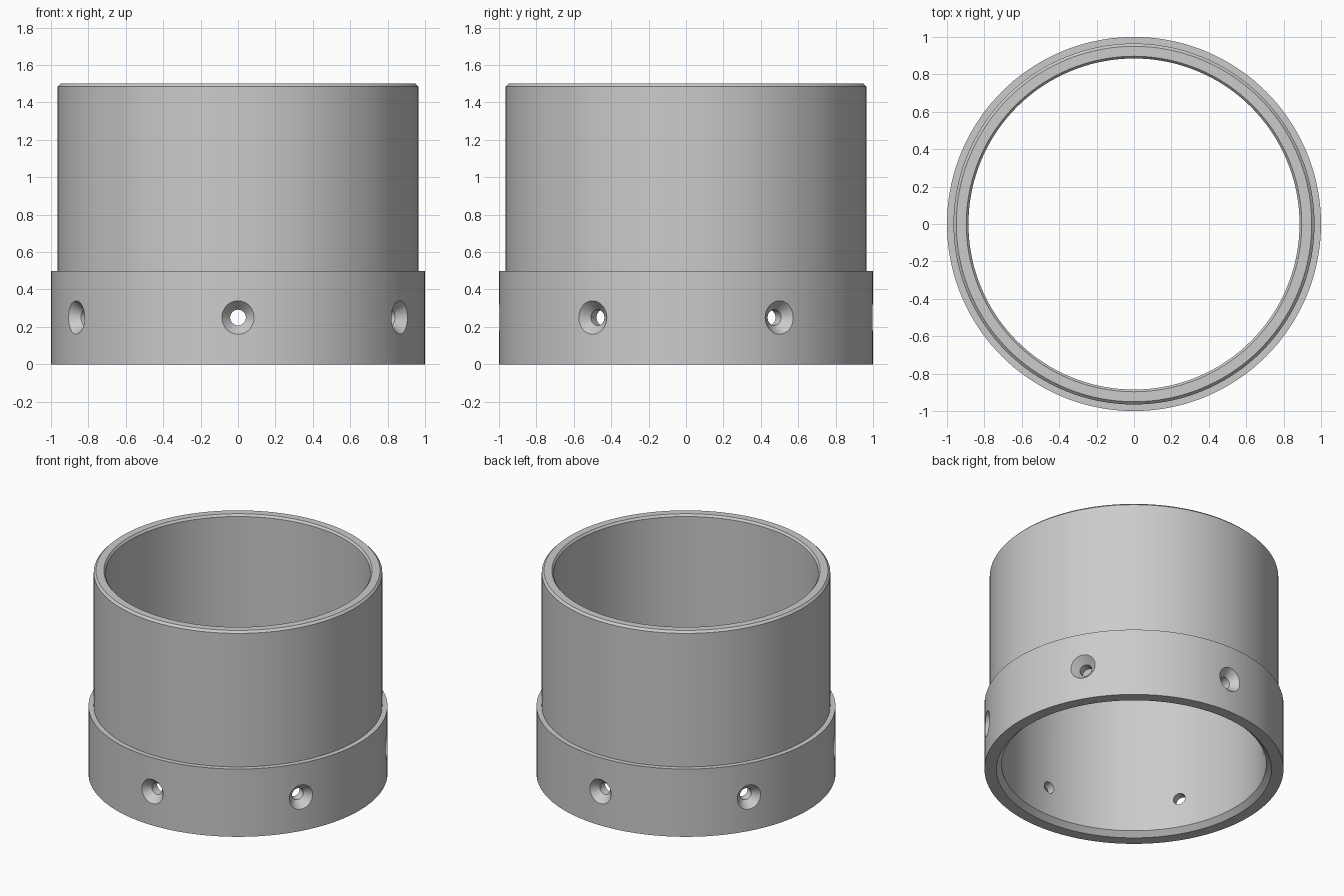
import bpy, bmesh, math
from mathutils import Matrix

if "Cube" in bpy.data.objects:
    bpy.data.objects.remove(bpy.data.objects["Cube"])


def lathe(bm, profile, segments, matrix=Matrix(), closed=True):
    """Spin an (r, z) profile about z; open profiles get their ends capped."""
    rings = []
    for r, z in profile:
        rings.append([bm.verts.new(matrix @ Matrix.Rotation(2 * math.pi * i / segments, 4, 'Z')
                                   @ Matrix.Translation((r, 0, z)).translation)
                      for i in range(segments)])
    pairs = list(zip(rings, rings[1:]))
    if closed:
        pairs.append((rings[-1], rings[0]))
    else:
        bm.faces.new(rings[0])
        bm.faces.new(rings[-1])
    for a, b in pairs:
        for i in range(segments):
            j = (i + 1) % segments
            bm.faces.new((a[i], a[j], b[j], b[i]))


def make_object(name, bm):
    bmesh.ops.recalc_face_normals(bm, faces=bm.faces)
    mesh = bpy.data.meshes.new(name)
    bm.to_mesh(mesh)
    bm.free()
    obj = bpy.data.objects.new(name, mesh)
    bpy.context.collection.objects.link(obj)
    return obj


grey = bpy.data.materials.new("plain grey")
grey.diffuse_color = (0.6, 0.6, 0.6, 1)
grey.use_nodes = True
grey.node_tree.nodes["Principled BSDF"].inputs["Base Color"].default_value = grey.diffuse_color

# Sleeve with a thicker collar at the foot and chamfered rims
bm = bmesh.new()
lathe(bm, [(1.0, 0), (1.0, 0.5), (0.965, 0.5), (0.965, 1.485), (0.95, 1.5),
           (0.897, 1.5), (0.885, 1.485), (0.885, 0.035), (0.92, 0)], 144)
sleeve = make_object("collared_sleeve", bm)
sleeve.data.materials.append(grey)

# Six countersunk screw holes around the collar
bm = bmesh.new()
for k in range(6):
    place = (Matrix.Translation((0, 0, 0.25))
             @ Matrix.Rotation(math.radians(-90 + 60 * k), 4, 'Z')
             @ Matrix.Rotation(math.pi / 2, 4, 'Y'))
    lathe(bm, [(0.042, 0.8), (0.042, 0.945), (0.107, 1.02)], 32, place, closed=False)
cutter = make_object("screw_hole_cutter", bm)
cutter.hide_render = True

holes = sleeve.modifiers.new("screw_holes", 'BOOLEAN')
holes.operation = 'DIFFERENCE'
holes.solver = 'EXACT'
holes.object = cutter
bpy.context.view_layer.objects.active = sleeve
sleeve.select_set(True)
bpy.ops.object.modifier_apply(modifier=holes.name)
bpy.data.objects.remove(cutter)

# Smooth walls, crisp rims
bpy.ops.object.shade_smooth_by_angle(angle=math.radians(30))
